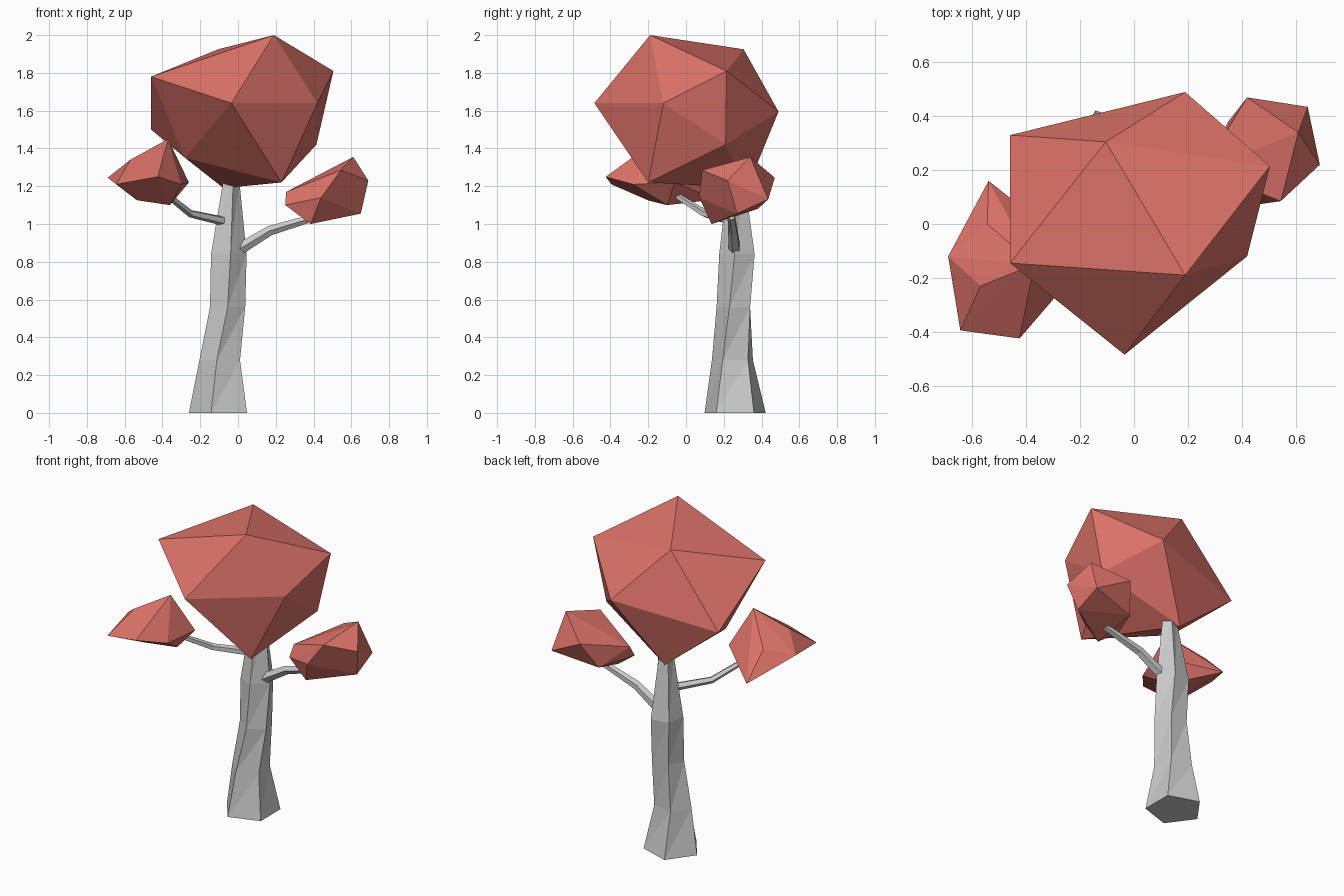
import bpy, bmesh
from math import cos, sin, radians
from mathutils import Vector

if "Cube" in bpy.data.objects:
    bpy.data.objects.remove(bpy.data.objects["Cube"])

leaf = bpy.data.materials.new("leaf_red")
leaf.diffuse_color = (0.72, 0.17, 0.14, 1)
leaf.use_nodes = True
leaf.node_tree.nodes["Principled BSDF"].inputs["Base Color"].default_value = leaf.diffuse_color


def finish(name, bm, mat=None):
    bmesh.ops.recalc_face_normals(bm, faces=bm.faces[:])
    me = bpy.data.meshes.new(name)
    bm.to_mesh(me)
    bm.free()
    ob = bpy.data.objects.new(name, me)
    bpy.context.collection.objects.link(ob)
    if mat:
        me.materials.append(mat)


def foliage(name, corners):
    """Faceted leaf clump: convex hull of its corners."""
    bm = bmesh.new()
    for c in corners:
        bm.verts.new(c)
    res = bmesh.ops.convex_hull(bm, input=bm.verts[:])
    inner = [v for v in bm.verts if not v.link_faces]
    bmesh.ops.delete(bm, geom=inner, context='VERTS')
    finish(name, bm, leaf)


def skin(name, rings):
    """Closed tube through matching rings, split into flat triangles."""
    bm = bmesh.new()
    rows = [[bm.verts.new(p) for p in r] for r in rings]
    n = len(rows[0])
    for a, b in zip(rows, rows[1:]):
        for i in range(n):
            j = (i + 1) % n
            bm.faces.new((a[i], a[j], b[j]))
            bm.faces.new((a[i], b[j], b[i]))
    bm.faces.new(rows[0][::-1])
    bm.faces.new(rows[-1])
    finish(name, bm)


def branch(name, path, radii, sides=5):
    pts = [Vector(p) for p in path]
    rings = []
    for i, p in enumerate(pts):
        t = (pts[min(i + 1, len(pts) - 1)] - pts[max(i - 1, 0)]).normalized()
        u = t.cross(Vector((0, 0, 1))).normalized()
        v = u.cross(t)
        rings.append([p + radii[i] * (u * cos(radians(360 * k / sides)) +
                                      v * sin(radians(360 * k / sides)))
                      for k in range(sides)])
    skin(name, rings)


# Trunk: twisted five-sided taper (x, y, z, radius, twist)
levels = [(-0.09, 0.26, 0, 0.17, -36), (-0.09, 0.25, 0.28, 0.115, -29),
          (-0.055, 0.26, 0.56, 0.098, -18), (-0.053, 0.275, 0.84, 0.1, -10),
          (-0.04, 0.265, 1.23, 0.047, 0)]
skin("trunk", [[(x + r * cos(radians(a + 72 * k)), y + r * sin(radians(a + 72 * k)), z)
                for k in range(5)] for x, y, z, r, a in levels])

# Side branches
branch("right_branch", [(-0.02, 0.26, 0.85), (0.17, 0.25, 0.965), (0.42, 0.24, 1.04)],
       [0.034, 0.027, 0.02])
branch("left_branch", [(-0.05, 0.26, 1.01), (-0.25, 0.1, 1.055), (-0.37, -0.05, 1.15)],
       [0.026, 0.021, 0.017])

# Main crown
foliage("crown", [
    (0.19, -0.19, 2.0), (-0.105, 0.305, 1.925), (0.505, 0.215, 1.81),
    (-0.035, -0.485, 1.64), (-0.46, -0.145, 1.78), (0.42, -0.12, 1.64),
    (0.19, 0.49, 1.595), (-0.46, 0.33, 1.5), (0.23, -0.2, 1.22),
    (0.415, 0.21, 1.42), (-0.077, 0.324, 1.19), (-0.28, 0.0, 1.35)])

# Small clumps at the branch ends
foliage("right_foliage", [
    (0.61, 0.34, 1.355), (0.69, 0.22, 1.23), (0.545, 0.085, 1.285),
    (0.65, 0.27, 1.055), (0.645, 0.435, 1.13), (0.42, 0.47, 1.245),
    (0.385, 0.135, 1.0), (0.44, 0.07, 1.14), (0.255, 0.2, 1.17),
    (0.25, 0.16, 1.1), (0.35, 0.38, 1.08)])
foliage("left_foliage", [
    (-0.37, -0.15, 1.45), (-0.69, -0.12, 1.245), (-0.57, -0.23, 1.34),
    (-0.645, -0.395, 1.21), (-0.425, -0.425, 1.25), (-0.54, 0.16, 1.13),
    (-0.545, 0.0, 1.29), (-0.26, -0.06, 1.22), (-0.3, -0.28, 1.21),
    (-0.36, -0.1, 1.1), (-0.53, -0.2, 1.125)])
